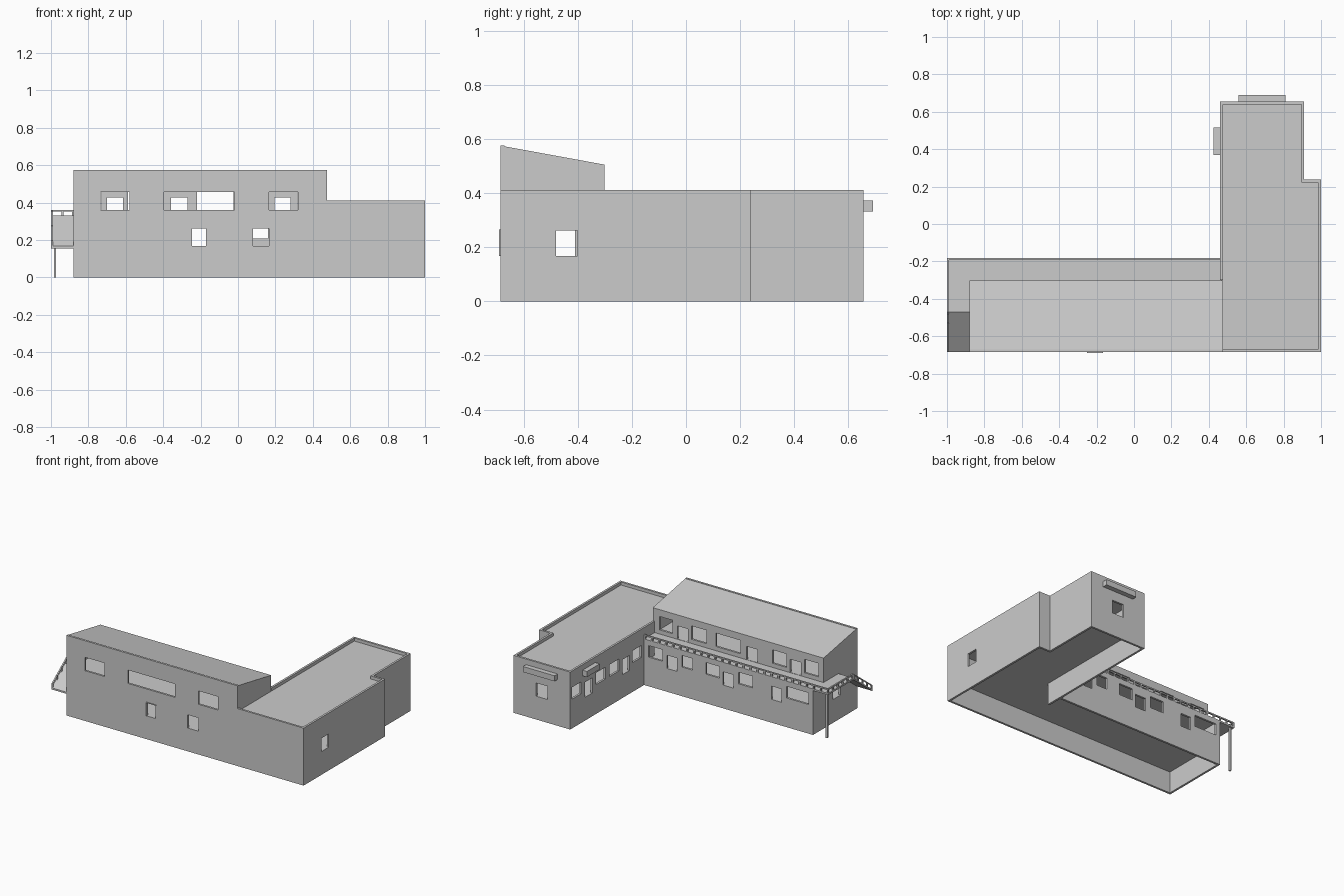
import bpy, bmesh
from mathutils import Vector

if "Cube" in bpy.data.objects:
    bpy.data.objects.remove(bpy.data.objects["Cube"])

T = 0.015                      # wall thickness
mat = bpy.data.materials.new("plain_grey")
mat.diffuse_color = (0.6, 0.6, 0.6, 1)
mat.use_nodes = True
mat.node_tree.nodes["Principled BSDF"].inputs["Base Color"].default_value = mat.diffuse_color


def finish(name, bm):
    bmesh.ops.recalc_face_normals(bm, faces=bm.faces[:])
    me = bpy.data.meshes.new(name)
    bm.to_mesh(me)
    bm.free()
    me.materials.append(mat)
    ob = bpy.data.objects.new(name, me)
    bpy.context.collection.objects.link(ob)
    return ob


def extrude(bm, vec):
    r = bmesh.ops.extrude_face_region(bm, geom=bm.faces[:], use_keep_orig=True)
    vs = [g for g in r["geom"] if isinstance(g, bmesh.types.BMVert)]
    bmesh.ops.translate(bm, verts=vs, vec=Vector(vec))


def prism(name, pts, vec):
    bm = bmesh.new()
    bm.faces.new([bm.verts.new(p) for p in pts])
    extrude(bm, vec)
    return finish(name, bm)


def add_box(bm, a, b):
    vs = bmesh.ops.create_cube(bm, size=1)["verts"]
    for v in vs:
        for i in range(3):
            v.co[i] = (a[i] + b[i]) / 2 + v.co[i] * (b[i] - a[i])


def boxes(name, items):
    bm = bmesh.new()
    for a, b in items:
        add_box(bm, a, b)
    return finish(name, bm)


def wall(name, axis, pos, u0, u1, z0, z1, holes, inward):
    """Wall plane across 'axis' with rectangular openings (u0, u1, z0, z1)."""
    us = sorted({u0, u1} | {h[i] for h in holes for i in (0, 1)})
    zs = sorted({z0, z1} | {h[i] for h in holes for i in (2, 3)})
    bm = bmesh.new()
    cache = {}

    def vert(u, z):
        if (u, z) not in cache:
            cache[u, z] = bm.verts.new((pos, u, z) if axis == "x" else (u, pos, z))
        return cache[u, z]

    for a, b in zip(us, us[1:]):
        for c, d in zip(zs, zs[1:]):
            cu, cz = (a + b) / 2, (c + d) / 2
            if any(h[0] < cu < h[1] and h[2] < cz < h[3] for h in holes):
                continue
            bm.faces.new([vert(a, c), vert(b, c), vert(b, d), vert(a, d)])
    extrude(bm, (inward * T, 0, 0) if axis == "x" else (0, inward * T, 0))
    return finish(name, bm)


def openings(spans, z0, z1):
    return [(a, b, z0, z1) for a, b in spans]


F, B = -0.685, 0.655           # front and back faces
# front wall, stepped down over the side wing
wall("front_wall", "y", F, -0.88, 1, 0, 0.575,
     [(0.475, 1, 0.412, 0.575)]
     + openings([(-0.735, -0.58), (-0.395, -0.02), (0.165, 0.32)], 0.36, 0.456)
     + openings([(-0.245, -0.17), (0.08, 0.165)], 0.167, 0.262), 1)
boxes("front_door_frame", [((-0.25, -0.69, 0.167), (-0.245, F, 0.262)),
                           ((-0.17, -0.69, 0.167), (-0.165, F, 0.262)),
                           ((-0.25, -0.69, 0.262), (-0.165, F, 0.266))])

# side wing walls
wall("wing_right_wall", "x", 1, F, 0.238, 0, 0.412, [(-0.48, -0.4, 0.167, 0.262)], -1)
wall("wing_step_wall", "y", 0.238, 0.91 - T, 1, 0, 0.412, [], -1)
wall("wing_rear_right_wall", "x", 0.91, 0.238 - T, B, 0, 0.412, [], -1)
wall("wing_back_wall", "y", B, 0.46, 0.91, 0, 0.412, [(0.64, 0.73, 0.167, 0.262)], -1)
wall("wing_left_wall", "x", 0.46, -0.3, B, 0, 0.412,
     openings([(0.53, 0.632), (0.257, 0.36), (0.1, 0.21), (-0.15, -0.05)], 0.21, 0.295)
     + openings([(0.405, 0.485), (-0.015, 0.064)], 0.167, 0.275), 1)

# long block, lower storey
wall("lower_back_wall", "y", -0.182, -0.88, 0.46, 0, 0.32,
     openings([(0.313, 0.424), (0.075, 0.16), (-0.14, -0.03), (-0.4, -0.29),
               (-0.845, -0.67)], 0.209, 0.292)
     + openings([(0.2, 0.28), (-0.25, -0.165), (-0.63, -0.55)], 0.167, 0.262), -1)
wall("lower_left_wall", "x", -0.88, F, -0.182, 0, 0.33, [(-0.495, -0.41, 0.167, 0.262)], 1)

# long block, set-back upper storey
wall("upper_back_wall", "y", -0.302, -0.88, 0.475, 0.32, 0.505,
     openings([(0.317, 0.42), (0.047, 0.166), (-0.22, -0.025), (-0.587, -0.476),
               (-0.84, -0.73)], 0.36, 0.456)
     + openings([(0.195, 0.28), (-0.357, -0.27), (-0.7, -0.615)], 0.332, 0.426), -1)
for name, x, d in (("upper_left_wall", -0.88, T), ("upper_right_wall", 0.475, -T)):
    prism(name, [(x, F, 0.32), (x, -0.302, 0.32), (x, -0.302, 0.505), (x, F, 0.575)], (d, 0, 0))
prism("sloped_roof", [(-0.88, F, 0.575), (-0.88, -0.302, 0.505),
                      (-0.88, -0.302, 0.493), (-0.88, F, 0.563)], (1.355, 0, 0))

# flat roof behind parapet and ground floor slab
wing = [(0.465, F + 0.005), (0.995, F + 0.005), (0.995, 0.233), (0.905, 0.233),
        (0.905, B - 0.005), (0.465, B - 0.005)]
prism("wing_roof", [(x, y, 0.375) for x, y in wing], (0, 0, 0.015))
floor = wing[1:] + [(0.465, -0.187), (-0.875, -0.187), (-0.875, F + 0.005)]
prism("ground_floor", [(x, y, 0.155) for x, y in floor], (0, 0, 0.012))

# upper floor continuing outside as balcony deck
prism("upper_floor_deck", [(x, y, 0.318) for x, y in
      [(-0.88, F + 0.005), (0.465, F + 0.005), (0.465, -0.182), (-1, -0.182),
       (-1, -0.47), (-0.88, -0.47)]], (0, 0, 0.012))
boxes("balcony_post", [((-0.985, -0.207, 0), (-0.972, -0.194, 0.32))])

# balcony railing: top bars with regular short posts
R = 0.01
rail = [((-1, -0.182 - R, 0.352), (0.46, -0.182, 0.361)),
        ((-1, -0.47, 0.352), (-1 + R, -0.182, 0.361))]
n = 26
for i in range(n + 1):
    x = -1 + i * (1.46 - R) / n
    rail.append(((x, -0.182 - R, 0.328), (x + R, -0.182, 0.353)))
for i in range(1, 6):
    y = -0.182 - i * 0.278 / 5
    rail.append(((-1, y - R, 0.328), (-1 + R, y, 0.353)))
boxes("balcony_railing", rail)

# sloping stair flight and its handrail
slope = [(-0.47, 0.33), (F, 0.167), (F, 0.155), (-0.47, 0.318)]
prism("stair_flight", [(-1, y, z) for y, z in slope], (0.12, 0, 0))
prism("stair_handrail", [(-1, y, z + 0.031) for y, z in
      [(-0.47, 0.33), (F, 0.167), (F, 0.158), (-0.47, 0.321)]], (R, 0, 0))
posts = []
for i in range(5):
    y = -0.47 - i * (0.215 - R) / 4
    z = 0.33 + (y + 0.47) * 0.758
    posts.append(((-1, y - R, z - 0.01), (-1 + R, y, z + 0.024)))
boxes("stair_posts", posts)

# door canopies
boxes("back_canopy", [((0.56, B, 0.332), (0.81, 0.69, 0.372))])
boxes("left_canopy", [((0.425, 0.37, 0.332), (0.46, 0.515, 0.372))])
